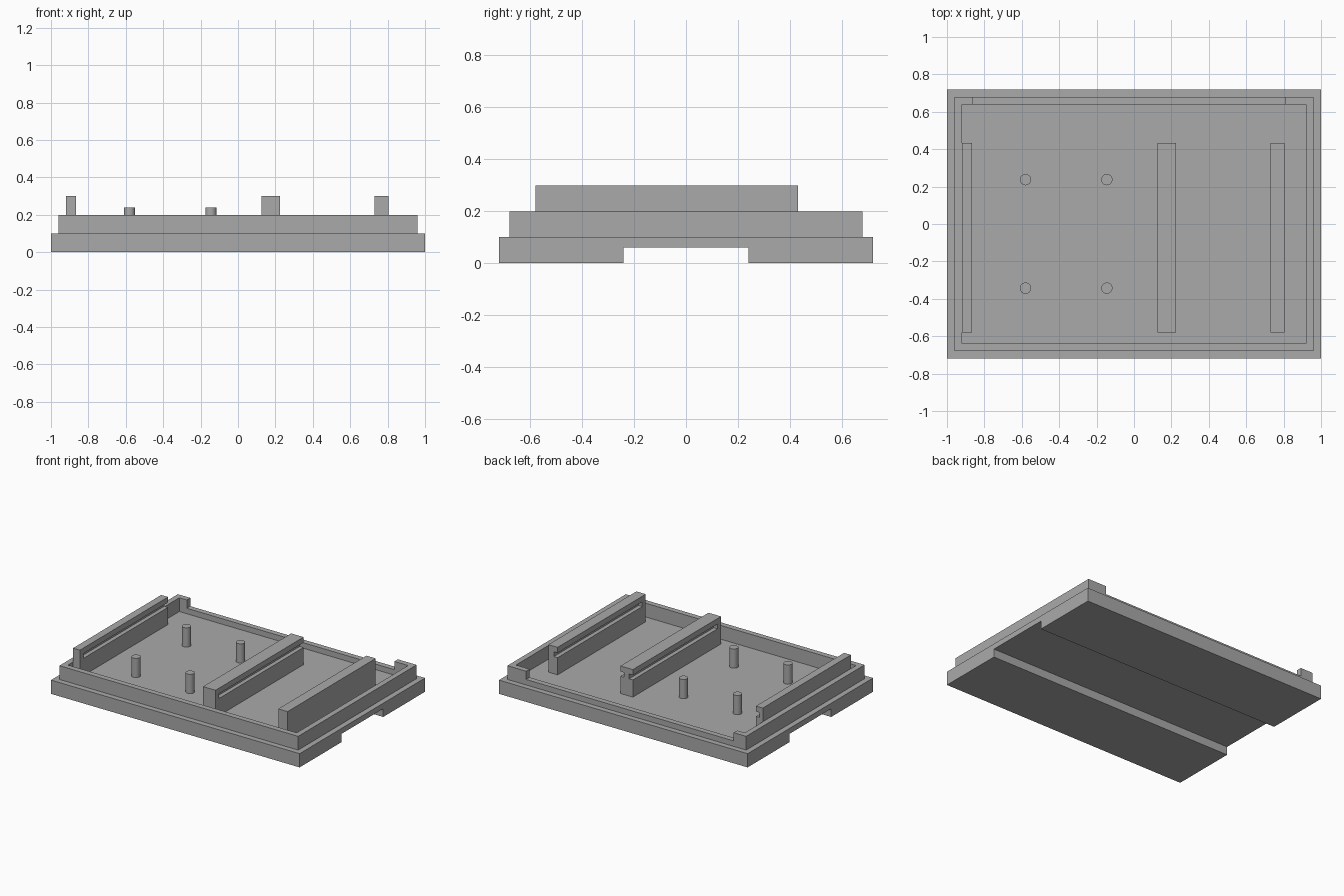
import bpy
import bmesh
from mathutils import Vector

old = bpy.data.objects.get("Cube")
if old:
    bpy.data.objects.remove(old, do_unlink=True)

grey = bpy.data.materials.new("plain grey")
grey.use_nodes = True
grey.diffuse_color = (0.4, 0.4, 0.4, 1)
grey.node_tree.nodes["Principled BSDF"].inputs["Base Color"].default_value = (0.4, 0.4, 0.4, 1)


def finish(name, bm):
    mesh = bpy.data.meshes.new(name)
    bm.to_mesh(mesh)
    bm.free()
    mesh.materials.append(grey)
    obj = bpy.data.objects.new(name, mesh)
    bpy.context.collection.objects.link(obj)
    return obj


def box(name, x, y, z):
    """Box from (min, max) pairs on each axis."""
    bm = bmesh.new()
    bmesh.ops.create_cube(bm, size=1)
    for v in bm.verts:
        v.co = Vector([lo + (hi - lo) * (c + 0.5) for c, (lo, hi) in zip(v.co, (x, y, z))])
    return finish(name, bm)


def cut(obj, *ranges):
    """Subtract a box from an object."""
    cutter = box("cutter", *ranges)
    cutter.hide_render = True
    mod = obj.modifiers.new("cut", 'BOOLEAN')
    mod.operation = 'DIFFERENCE'
    mod.solver = 'EXACT'
    mod.object = cutter
    bpy.context.view_layer.objects.active = obj
    bpy.ops.object.modifier_apply(modifier=mod.name)
    bpy.data.objects.remove(cutter, do_unlink=True)


FLOOR = 0.1

# Base plate with a channel running underneath from side to side
base = box("base_plate", (-1, 1), (-0.72, 0.72), (0, FLOOR))
cut(base, (-2, 2), (-0.24, 0.24), (-1, 0.06))

# Raised lip, lowered along most of the back
lip = box("lip", (-0.96, 0.96), (-0.68, 0.68), (FLOOR, 0.2))
cut(lip, (-0.92, 0.92), (-0.64, 0.64), (0, 1))
cut(lip, (-0.86, 0.81), (0.5, 1), (0.14, 1))

# Slotted rails: slots are open at the back and stopped at the front
DEPTH = 0.03
for name, x0, x1, sides in (
    ("left_rail", 0.73, 0.805, (-1,)),
    ("middle_rail", 0.125, 0.225, (-1, 1)),
    ("right_rail", -0.92, -0.865, (1,)),
):
    rail = box(name, (x0, x1), (-0.58, 0.432), (FLOOR, 0.3))
    for side in sides:
        slot = (x1 - DEPTH, x1 + 1) if side > 0 else (x0 - 1, x0 + DEPTH)
        cut(rail, slot, (-0.54, 1), (0.225, 0.26))

# Four mounting pins
for x, side in ((-0.58, "right"), (-0.145, "left")):
    for y, end in ((-0.343, "front"), (0.237, "back")):
        bm = bmesh.new()
        bmesh.ops.create_cone(bm, cap_ends=True, segments=32, radius1=0.03, radius2=0.03, depth=0.14)
        bmesh.ops.translate(bm, verts=bm.verts, vec=(x, y, FLOOR + 0.07))
        pin = finish(f"{end}_{side}_pin", bm)
        bpy.ops.object.select_all(action='DESELECT')
        pin.select_set(True)
        bpy.context.view_layer.objects.active = pin
        bpy.ops.object.shade_smooth_by_angle()
